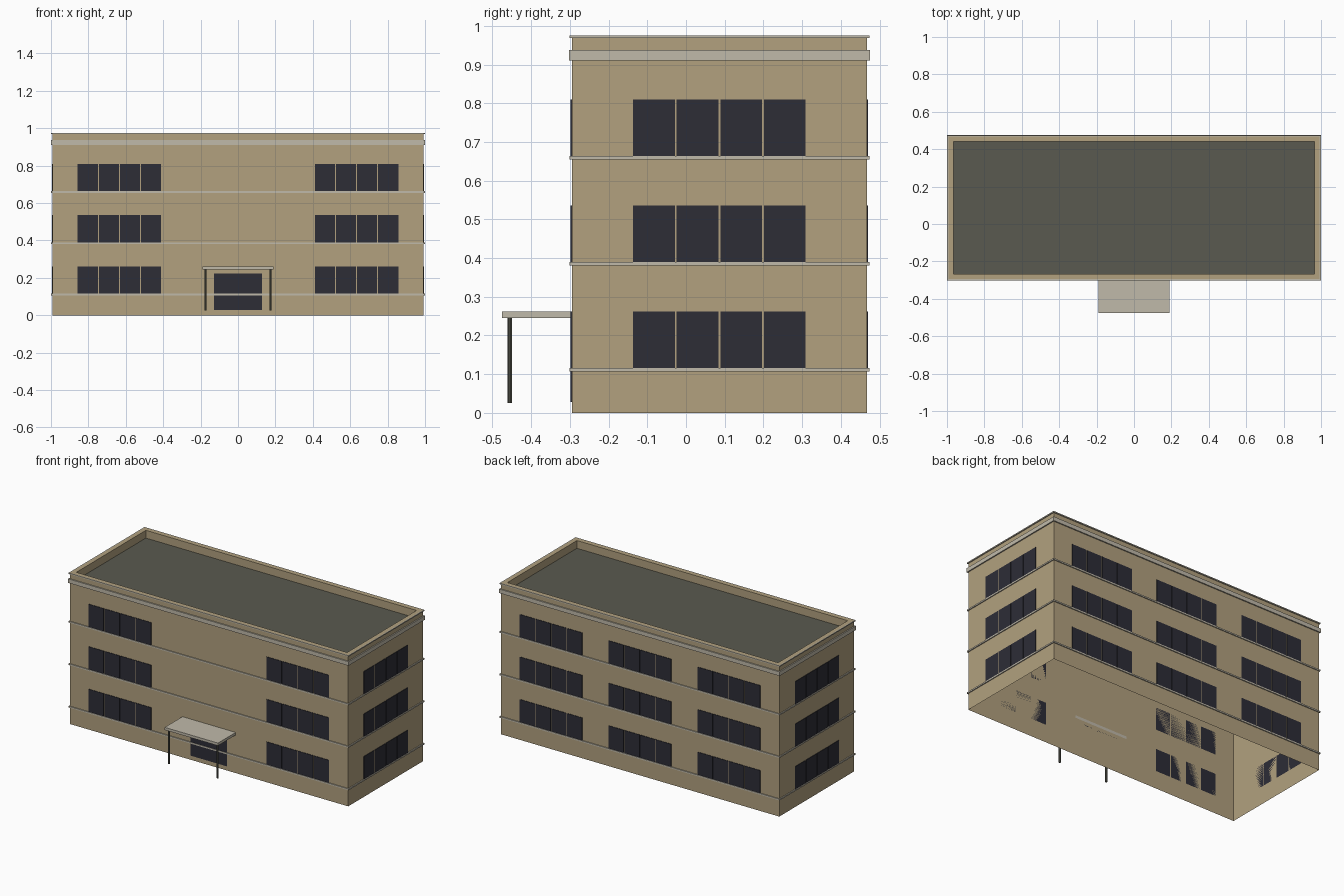
import bpy, bmesh
from mathutils import Vector

cube = bpy.data.objects.get("Cube")
if cube:
    bpy.data.objects.remove(cube, do_unlink=True)


def make_material(name, rgb):
    mat = bpy.data.materials.new(name)
    mat.use_nodes = True
    mat.diffuse_color = (*rgb, 1)
    mat.node_tree.nodes["Principled BSDF"].inputs["Base Color"].default_value = (*rgb, 1)
    return mat


TAN = make_material("tan wall", (0.445, 0.356, 0.212))
STONE = make_material("pale stone", (0.527, 0.491, 0.402))
ROOF = make_material("dark grey", (0.102, 0.102, 0.08))
GLASS = make_material("dark glass", (0.026, 0.026, 0.037))

# Main wall footprint
HX, Y0, Y1 = 0.9925, -0.295, 0.4675
YC = (Y0 + Y1) / 2
TOP, ROOF_Z, PARAPET = 0.975, 0.925, 0.027
FLOOR_STEP, FIRST_BAND = 0.274, 0.107
BAND_H = 0.009
FLOORS = [FIRST_BAND + i * FLOOR_STEP for i in range(3)]


def finish(name, bm, *mats):
    mesh = bpy.data.meshes.new(name)
    bmesh.ops.recalc_face_normals(bm, faces=bm.faces)
    bm.to_mesh(mesh)
    bm.free()
    for mat in mats:
        mesh.materials.append(mat)
    obj = bpy.data.objects.new(name, mesh)
    bpy.context.collection.objects.link(obj)
    return obj


def add_box(bm, low, high):
    low, high = Vector(low), Vector(high)
    size, mid = high - low, (low + high) / 2
    verts = bmesh.ops.create_cube(bm, size=1)["verts"]
    for v in verts:
        v.co = Vector(a * b for a, b in zip(v.co, size)) + mid


def rectangle(bm, inset, z):
    x, a, b = HX - inset, Y0 + inset, Y1 - inset
    return [bm.verts.new((px, py, z)) for px, py in ((-x, a), (x, a), (x, b), (-x, b))]


def bridge(bm, lower, upper):
    for i in range(4):
        j = (i + 1) % 4
        bm.faces.new((lower[i], lower[j], upper[j], upper[i]))


# Walls, parapet and sunken roof, open underneath
bm = bmesh.new()
loops = [rectangle(bm, 0, 0), rectangle(bm, 0, TOP),
         rectangle(bm, PARAPET, TOP), rectangle(bm, PARAPET, ROOF_Z)]
for lower, upper in zip(loops, loops[1:]):
    bridge(bm, lower, upper)
bm.faces.new(loops[-1]).material_index = 1
finish("building_shell", bm, TAN, ROOF)


# Stone rings around the walls
def ring(name, z0, z1, out):
    bm = bmesh.new()
    loops = [rectangle(bm, 0, z0), rectangle(bm, -out, z0),
             rectangle(bm, -out, z1), rectangle(bm, 0, z1)]
    for lower, upper in zip(loops, loops[1:]):
        bridge(bm, lower, upper)
    finish(name, bm, STONE)


for i, z in enumerate(FLOORS):
    ring(f"floor_band_{i + 1}", z, z + BAND_H, 0.006)
ring("cornice", 0.911, 0.937, 0.0075)
ring("parapet_trim", 0.968, TOP, 0.006)

# Window panes in groups of four, on every floor of every wall
GROUP, GAP, PROUD, PANE_H = 0.446, 0.005, 0.003, 0.146
PANE = (GROUP - 3 * GAP) / 4


def windows(name, axis, wall, direction, centres):
    bm = bmesh.new()
    a, b = sorted((wall, wall + direction * PROUD))
    for z in FLOORS:
        z += BAND_H
        for centre in centres:
            for k in range(4):
                s = centre - GROUP / 2 + k * (PANE + GAP)
                if axis == "x":
                    add_box(bm, (s, a, z), (s + PANE, b, z + PANE_H))
                else:
                    add_box(bm, (a, s, z), (b, s + PANE, z + PANE_H))
    finish(name, bm, GLASS)


windows("front_windows", "x", Y0, -1, (-0.634, 0.634))
windows("back_windows", "x", Y1, 1, (-0.634, 0, 0.634))
windows("left_windows", "y", HX, 1, (YC,))
windows("right_windows", "y", -HX, -1, (YC,))

# Entrance door
bm = bmesh.new()
add_box(bm, (-0.129, Y0 - PROUD, 0.028), (0.129, Y0, 0.223))
finish("entrance_door", bm, GLASS)

# Entrance canopy and its two posts
bm = bmesh.new()
add_box(bm, (-0.19, -0.475, 0.245), (0.19, Y0, 0.262))
finish("entrance_canopy", bm, STONE)

for side, name in ((1, "left"), (-1, "right")):
    bpy.ops.mesh.primitive_cylinder_add(vertices=10, radius=0.006, depth=0.22,
                                        location=(side * 0.174, -0.455, 0.135))
    post = bpy.context.object
    post.name = f"{name}_canopy_post"
    post.data.materials.append(ROOF)
    bpy.ops.object.shade_smooth_by_angle()
